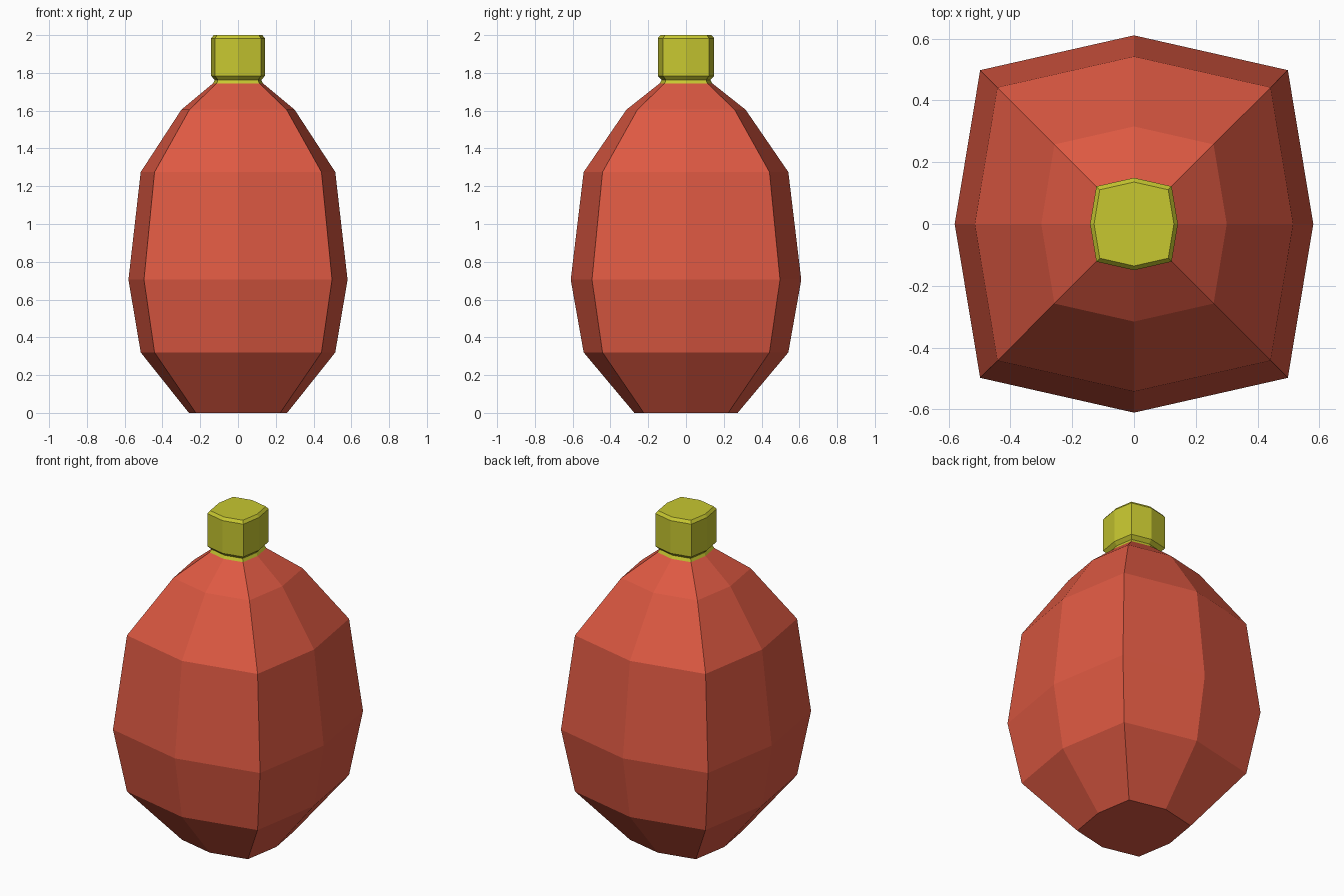
import bpy, bmesh

if "Cube" in bpy.data.objects:
    bpy.data.objects.remove(bpy.data.objects["Cube"])


def material(name, color):
    m = bpy.data.materials.new(name)
    m.diffuse_color = color
    m.use_nodes = True
    m.node_tree.nodes["Principled BSDF"].inputs["Base Color"].default_value = m.diffuse_color
    return m


def ring(bm, r, z):
    # bulged square: four corners plus pushed-out side midpoints
    c, y = r * 0.858, r * 1.052
    pts = [(r, 0), (c, c), (0, y), (-c, c), (-r, 0), (-c, -c), (0, -y), (c, -c)]
    return [bm.verts.new((px, py, z)) for px, py in pts]


def loft(name, profile, mat, cap_bottom, cap_top):
    bm = bmesh.new()
    rings = [ring(bm, r, z) for r, z in profile]
    for a, b in zip(rings, rings[1:]):
        for i in range(8):
            j = (i + 1) % 8
            bm.faces.new((a[i], a[j], b[j], b[i]))
    if cap_bottom:
        bm.faces.new(rings[0][::-1])
    if cap_top:
        bm.faces.new(rings[-1])
    mesh = bpy.data.meshes.new(name)
    bm.to_mesh(mesh)
    bm.free()
    mesh.materials.append(mat)
    obj = bpy.data.objects.new(name, mesh)
    bpy.context.collection.objects.link(obj)
    return obj


red = material("red", (0.73, 0.1, 0.055, 1))
yellow = material("yellow", (0.57, 0.57, 0.03, 1))

# Bottle body, open at the neck
loft("bottle_body", [(0.26, 0), (0.515, 0.32), (0.58, 0.705), (0.515, 1.275),
                     (0.3, 1.605), (0.132, 1.745)], red, True, False)

# Neck and stopper continue from the body's rim
loft("bottle_cap", [(0.132, 1.745), (0.123, 1.763), (0.142, 1.783),
                    (0.142, 1.983), (0.129, 2.0)], yellow, False, True)
